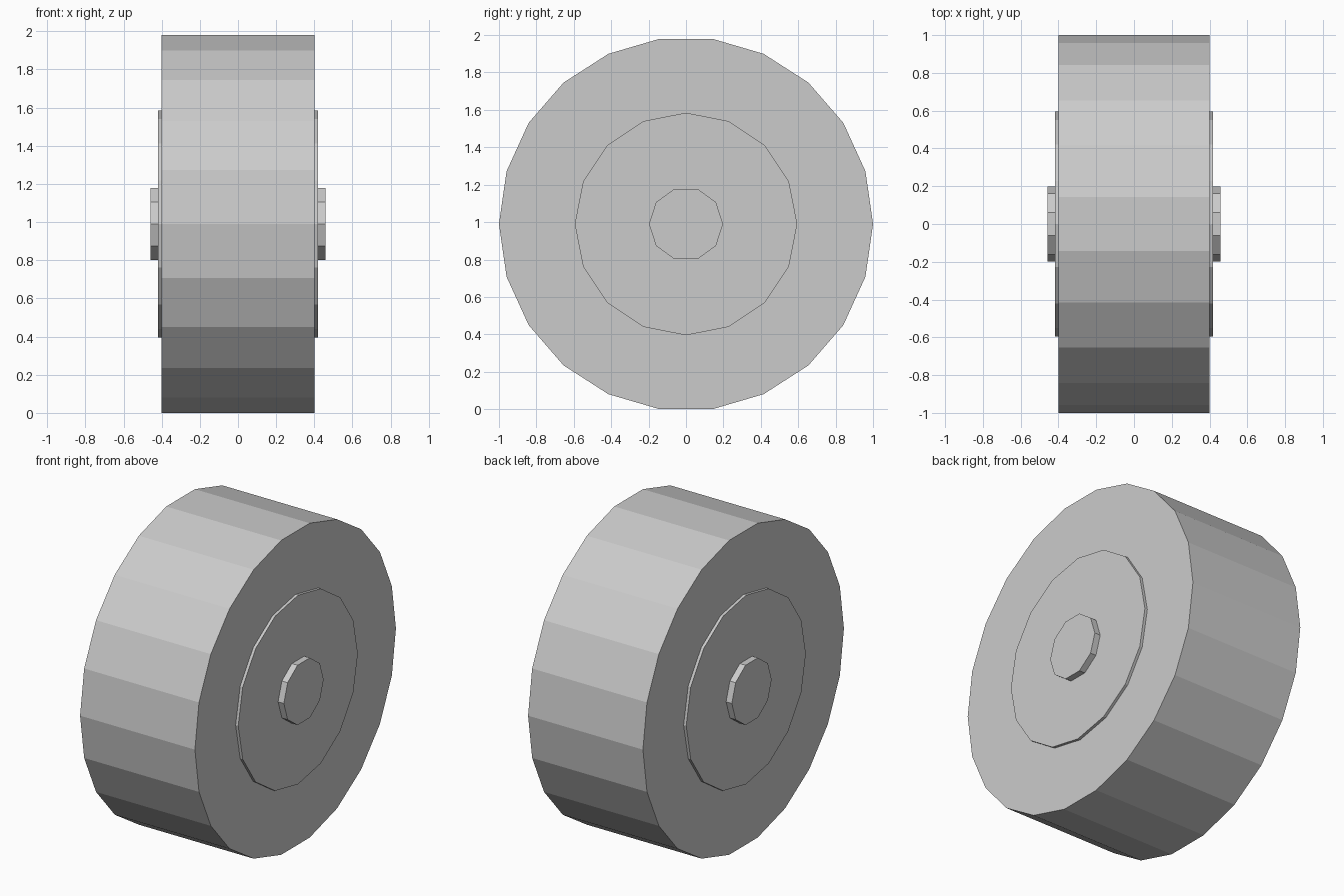
import bpy, bmesh
from math import cos, sin, tau

if "Cube" in bpy.data.objects:
    bpy.data.objects.remove(bpy.data.objects["Cube"])

CENTRE_Z = 0.99


def disc(name, sides, radius, half_width):
    """Flat-shaded prism along x, with a corner on the y axis."""
    bm = bmesh.new()
    ring = [bm.verts.new((-half_width, radius * cos(tau * i / sides),
                          radius * sin(tau * i / sides)))
            for i in range(sides)]
    face = bm.faces.new(ring)
    # Extrude the outline across the width, keeping the first cap
    geom = bmesh.ops.extrude_face_region(bm, geom=[face], use_keep_orig=True)["geom"]
    moved = [v for v in geom if isinstance(v, bmesh.types.BMVert)]
    bmesh.ops.translate(bm, verts=moved, vec=(2 * half_width, 0, 0))
    bmesh.ops.recalc_face_normals(bm, faces=bm.faces)
    mesh = bpy.data.meshes.new(name)
    bm.to_mesh(mesh)
    bm.free()
    obj = bpy.data.objects.new(name, mesh)
    obj.location.z = CENTRE_Z
    bpy.context.collection.objects.link(obj)
    return obj


# Wide tyre, thin rim plate and axle hub showing on both sides
disc("tyre", 22, 1.0, 0.40)
disc("rim", 16, 0.595, 0.418)
disc("axle_hub", 10, 0.198, 0.458)
